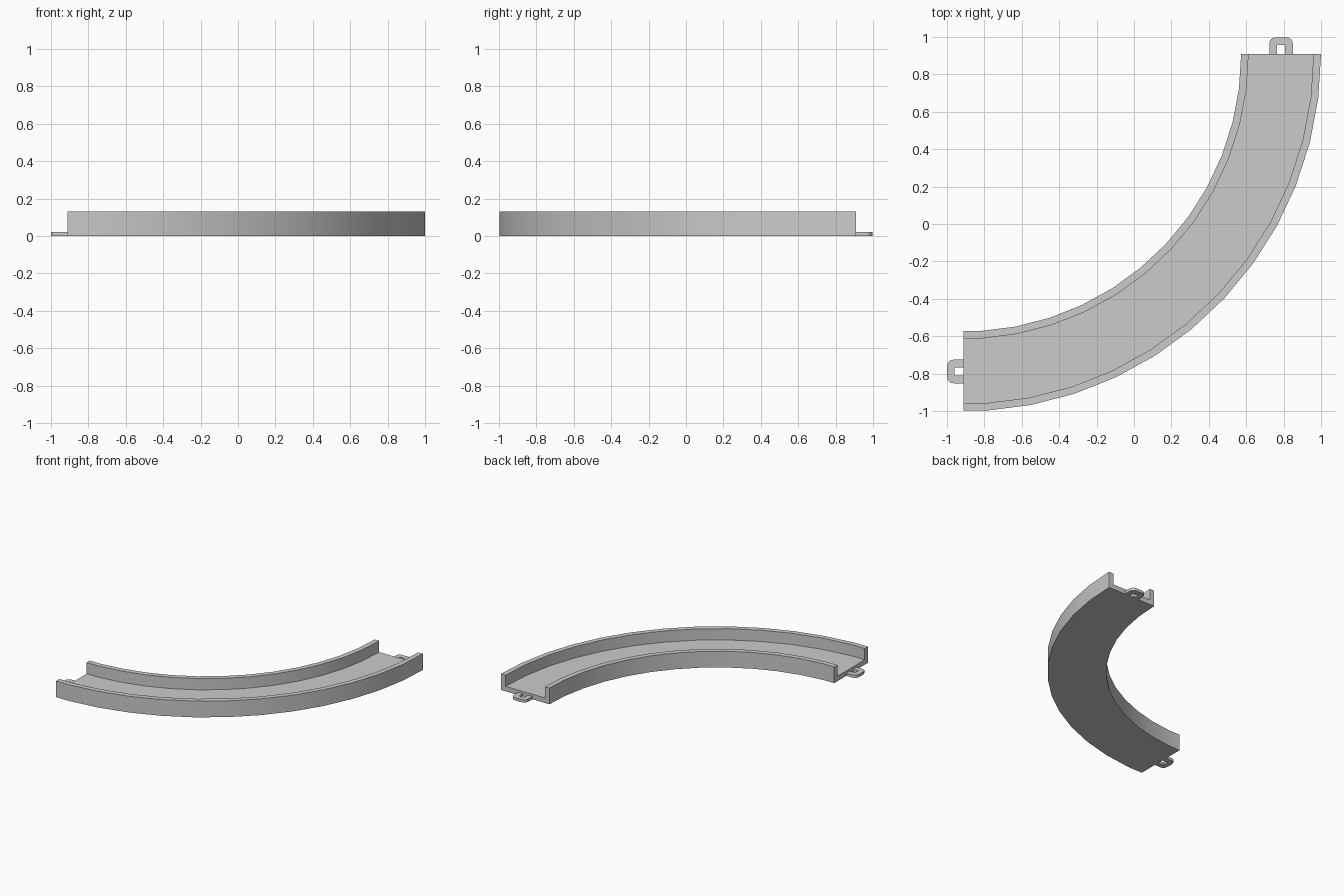
import bpy, bmesh
from math import sin, cos, pi, radians

if "Cube" in bpy.data.objects:
    bpy.data.objects.remove(bpy.data.objects["Cube"])

CX, CY = -0.912, 0.91              # centre of the bend
R_IN, R_OUT = 1.485, 1.912
WALL, FLOOR, HEIGHT = 0.04, 0.04, 0.13
R_MID = (R_IN + R_OUT) / 2


def finish(name, bm):
    bmesh.ops.recalc_face_normals(bm, faces=bm.faces)
    me = bpy.data.meshes.new(name)
    bm.to_mesh(me)
    bm.free()
    ob = bpy.data.objects.new(name, me)
    bpy.context.collection.objects.link(ob)
    return ob


# Curved channel: U section swept through a quarter turn
profile = [(R_IN, 0), (R_OUT, 0), (R_OUT, HEIGHT), (R_OUT - WALL, HEIGHT),
           (R_OUT - WALL, FLOOR), (R_IN + WALL, FLOOR),
           (R_IN + WALL, HEIGHT), (R_IN, HEIGHT)]
step = radians(7.2)
stations = [(i * step, 1.0) for i in range(13)]
stations.append((pi / 2, cos(step / 2)))   # end cut lies mid-facet

bm = bmesh.new()
rings = [[bm.verts.new((CX + r * k * cos(a), CY - r * k * sin(a), z))
          for r, z in profile] for a, k in stations]
n = len(profile)
for a, b in zip(rings, rings[1:]):
    for i in range(n):
        j = (i + 1) % n
        bm.faces.new((a[i], a[j], b[j], b[i]))
bm.faces.new(rings[0])
bm.faces.new(rings[-1])
track = finish("curved_track", bm)
bpy.context.view_layer.objects.active = track
track.select_set(True)
bpy.ops.object.shade_smooth_by_angle(angle=radians(30))


# Connector loops: rounded U plates on each end
def connector(name, place):
    w, d, r, hw, hd, h = 0.063, 0.088, 0.035, 0.022, 0.048, 0.022
    arc = [(w - r + r * cos(t * pi / 8), d - r + r * sin(t * pi / 8))
           for t in range(5)]
    half = [(hw, hd), (hw, 0), (w, 0)] + arc
    pts = half + [(-u, v) for u, v in reversed(half)]
    bm = bmesh.new()
    face = bm.faces.new([bm.verts.new((*place(u, v), 0)) for u, v in pts])
    ext = bmesh.ops.extrude_face_region(bm, geom=[face], use_keep_orig=True)
    top = [g for g in ext["geom"] if isinstance(g, bmesh.types.BMVert)]
    bmesh.ops.translate(bm, verts=top, vec=(0, 0, h))
    finish(name, bm)


connector("back_connector", lambda u, v: (CX + R_MID + u, CY + v))
connector("left_connector", lambda u, v: (CX - v, CY - R_MID + u))
